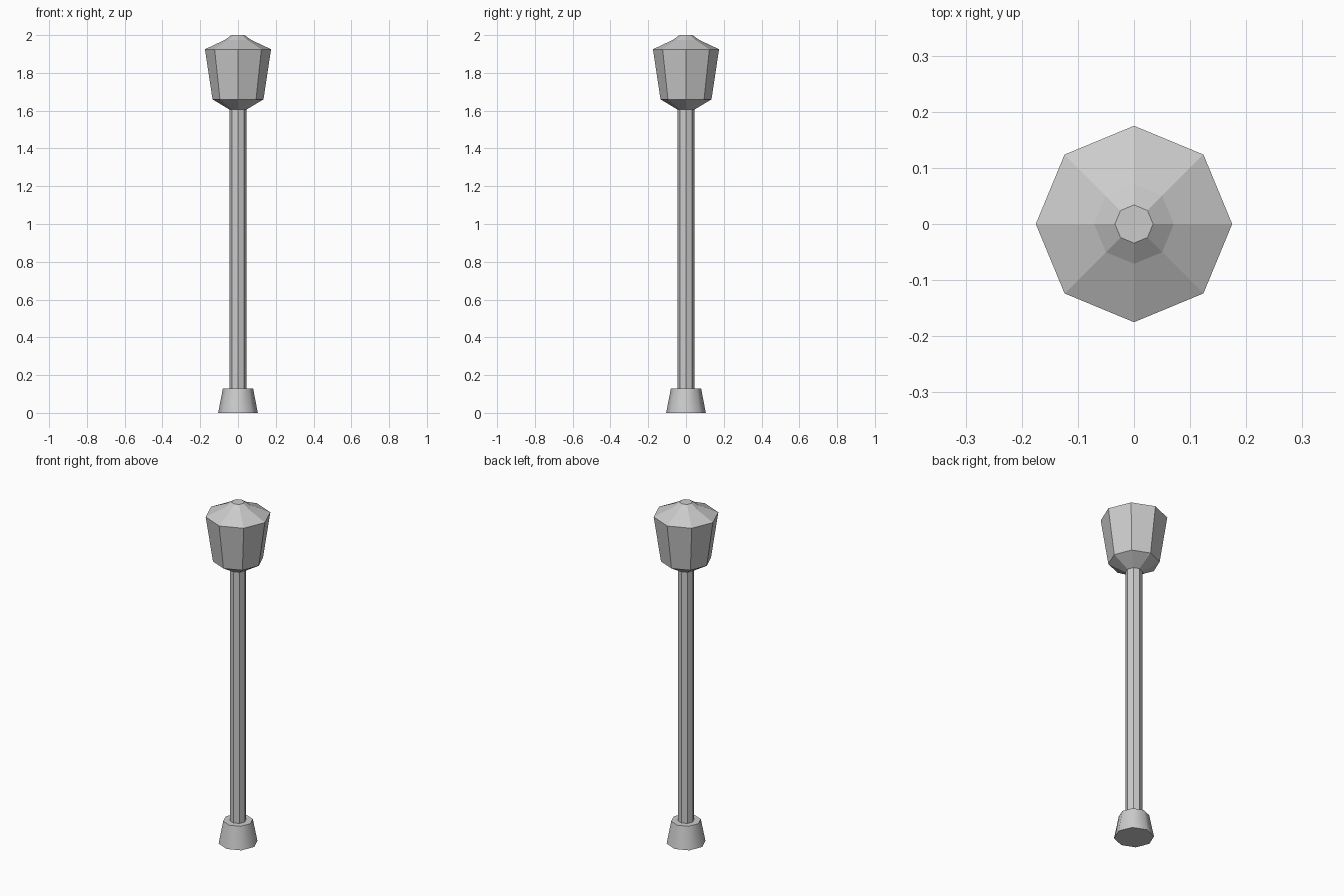
import bpy, bmesh
from math import cos, sin, pi, radians

if "Cube" in bpy.data.objects:
    bpy.data.objects.remove(bpy.data.objects["Cube"])

SIDES = 8


def lathe(name, profile):
    """Octagonal solid from (radius, height) rings, capped at both ends."""
    bm = bmesh.new()
    rings = [[bm.verts.new((r * cos(2 * pi * i / SIDES), r * sin(2 * pi * i / SIDES), z))
              for i in range(SIDES)] for r, z in profile]
    for low, high in zip(rings, rings[1:]):
        for i in range(SIDES):
            j = (i + 1) % SIDES
            bm.faces.new((low[i], low[j], high[j], high[i]))
    bm.faces.new(rings[0][::-1])
    bm.faces.new(rings[-1])
    mesh = bpy.data.meshes.new(name)
    bm.to_mesh(mesh)
    bm.free()
    obj = bpy.data.objects.new(name, mesh)
    bpy.context.collection.objects.link(obj)
    return obj


# Tapered foot, softly shaded around its sides
base = lathe("base", [(0.105, 0), (0.08, 0.13)])
bpy.context.view_layer.objects.active = base
base.select_set(True)
bpy.ops.object.shade_smooth_by_angle(angle=radians(50))

# Straight post from the foot to the lamp head
lathe("post", [(0.044, 0.12), (0.044, 1.62)])

# Lamp head: flared holder, glass housing, stepped roof
lathe("lamp_head", [(0.045, 1.606), (0.135, 1.66), (0.175, 1.925),
                    (0.071, 1.974), (0.034, 2.0)])
